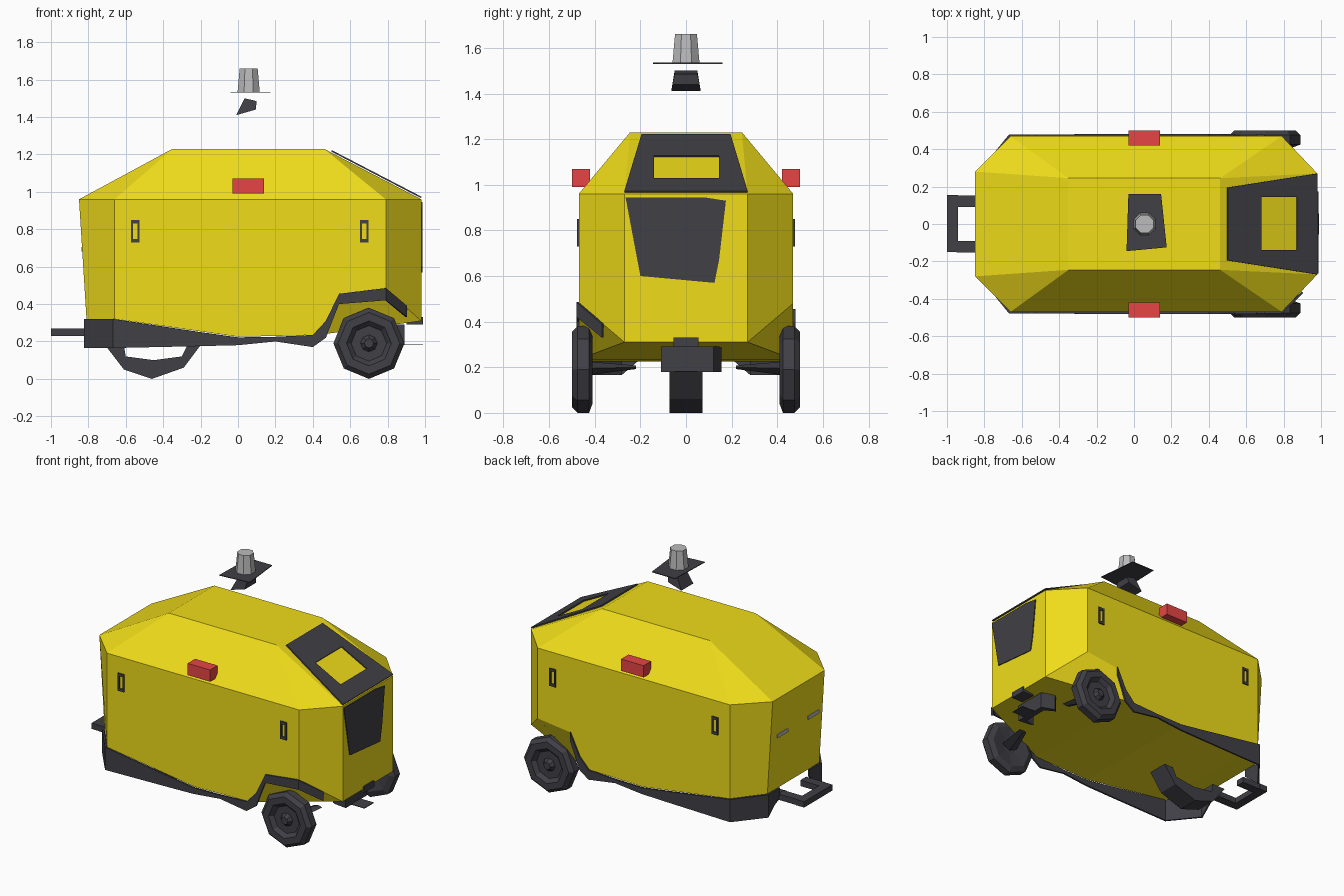
import bpy, bmesh
from math import sin, cos, pi
from mathutils import Vector

if "Cube" in bpy.data.objects:
    bpy.data.objects.remove(bpy.data.objects["Cube"])


def material(name, color):
    m = bpy.data.materials.new(name)
    m.diffuse_color = (*color, 1)
    m.use_nodes = True
    m.node_tree.nodes["Principled BSDF"].inputs["Base Color"].default_value = m.diffuse_color
    return m


YELLOW = material("yellow", (0.87, 0.72, 0.01))
DARK = material("dark", (0.052, 0.05, 0.06))
RED = material("red", (0.8, 0.06, 0.06))
GREY = material("pale_grey", (0.5, 0.5, 0.5))


def make(name, verts, faces, mat, thick=0):
    bm = bmesh.new()
    vs = [bm.verts.new(v) for v in verts]
    for f in faces:
        bm.faces.new([vs[i] for i in f])
    bmesh.ops.recalc_face_normals(bm, faces=bm.faces[:])
    me = bpy.data.meshes.new(name)
    bm.to_mesh(me)
    bm.free()
    me.materials.append(mat)
    ob = bpy.data.objects.new(name, me)
    bpy.context.collection.objects.link(ob)
    if thick:
        s = ob.modifiers.new("thickness", 'SOLIDIFY')
        s.thickness = thick
        s.offset = 0
    return ob


def loft(name, a, b, mat):
    """Closed solid between two matching outlines."""
    n = len(a)
    faces = [(i, (i + 1) % n, n + (i + 1) % n, n + i) for i in range(n)]
    return make(name, a + b, faces + [tuple(range(n)), tuple(range(n, 2 * n))], mat)


def box(name, x0, x1, y0, y1, z0, z1, mat):
    def rect(z):
        return [(x0, y0, z), (x1, y0, z), (x1, y1, z), (x0, y1, z)]
    return loft(name, rect(z0), rect(z1), mat)


def frame(name, outer, inner, mat, thick=0.008):
    """Flat ring between two outlines."""
    n = len(outer)
    return make(name, outer + inner,
                [(i, (i + 1) % n, n + (i + 1) % n, n + i) for i in range(n)], mat, thick)


def lathe(name, profile, cx, cy, cz, sides, mat):
    """Revolve (radius, y offset) pairs around the y axis."""
    verts = [(cx + r * sin(2 * pi * k / sides), cy + o, cz + r * cos(2 * pi * k / sides))
             for r, o in profile for k in range(sides)]
    rows = len(profile)
    faces = [(j * sides + k, j * sides + (k + 1) % sides,
              (j + 1) * sides + (k + 1) % sides, (j + 1) * sides + k)
             for j in range(rows - 1) for k in range(sides)]
    faces += [tuple(range(sides)), tuple(range((rows - 1) * sides, rows * sides))]
    return make(name, verts, faces, mat)


# body shell: half the corners, mirrored across y
P = [(-.35, .245, 1.23), (.46, .245, 1.23),
     (-.85, .28, .96), (-.66, .47, .96), (.79, .47, .96), (.98, .27, .96),
     (-.81, .28, .32), (-.66, .47, .32), (.43, .47, .235),
     (.54, .47, .45), (.79, .47, .48), (.98, .27, .31), (0, .47, .225)]
n = len(P)
half = [(0, 3, 4, 1), (0, 2, 3), (1, 4, 5), (2, 6, 7, 3),
        (3, 7, 12, 8, 9, 10, 4), (4, 10, 11, 5), (8, 11, 10, 9)]
cross = [(0, 1), (2, 0), (1, 5), (5, 11), (11, 8), (8, 12), (12, 7), (7, 6), (6, 2)]
make("body", P + [(x, -y, z) for x, y, z in P],
     half + [tuple(i + n for i in f) for f in half]
     + [(a, b, b + n, a + n) for a, b in cross], YELLOW)

# lower skirts with wheel arch: x, y, top z, bottom z
SKIRT = [(-.815, .16, .32, .27), (-.818, .285, .32, .165), (-.665, .474, .32, .165),
         (-.2, .474, .25, .175), (0, .474, .222, .18), (.2, .474, .225, .2),
         (.4, .474, .235, .17), (.47, .474, .31, .22), (.54, .474, .455, .40),
         (.79, .474, .485, .42), (.9, .365, .39, .33)]
for s, label, pts in ((-1, "front", SKIRT), (1, "back", SKIRT[:9])):
    k = len(pts)
    make(label + "_skirt",
         [(x, s * y, t) for x, y, t, b in pts] + [(x, s * y, b) for x, y, t, b in pts],
         [(i, i + 1, k + i + 1, k + i) for i in range(k - 1)], DARK, .012)

# sloping windscreen with yellow opening
def on_slope(x, y):
    return (x, y, .97 + (.98 - x) * .27 / .52)


frame("windscreen", [on_slope(*p) for p in ((.5, .195), (.98, .27), (.98, -.27), (.5, -.195))],
      [on_slope(*p) for p in ((.68, .145), (.87, .145), (.87, -.14), (.68, -.14))], DARK)

# nose panel
nose = [(-.265, .945), (.08, .945), (.175, .93), (.145, .67), (.125, .57), (-.2, .6)]
loft("nose_panel", [(.978, y, z) for y, z in nose], [(.986, y, z) for y, z in nose], DARK)

# parts repeated on both sides
for s, side in ((-1, "front"), (1, "back")):
    lx = sorted((s * .42, s * .5))
    box(side + "_side_light", -.03, .14, *lx, .99, 1.07, RED)
    for x in (-.55, .675):
        def rect(a, b):
            return [(x + i * a, s * .474, .79 + j * b)
                    for i, j in ((-1, -1), (1, -1), (1, 1), (-1, 1))]
        frame(side + "_door_handle", rect(.023, .06), rect(.012, .042), DARK)
    # wheel with dished rim and small hub
    profile = [(.025, .045), (.045, .02), (.095, .02), (.12, .045), (.165, .045),
               (.19, .02), (.19, -.03), (.15, -.045), (.05, -.03)]
    lathe(side + "_wheel", [(r, s * o) for r, o in profile], .70, s * .455, .19, 8, DARK)
    # tapering axle stub
    loft(side + "_axle",
         [(.70 + a, s * .43, .195 + b) for a, b in ((-.06, 0), (0, -.03), (.06, 0), (0, .03))],
         [(.76 + a, s * .22, .2 + b) for a, b in ((-.03, 0), (0, -.008), (.03, 0), (0, .008))], DARK)
    # rear bumper arms
    box(side + "_bumper_arm", -.95, -.80, *sorted((s * .09, s * .152)), .23, .27, DARK)
    # rear slot
    y = .15 if s > 0 else -.18
    box(side + "_rear_slot", -.838, -.83, y - .06, y + .06, .68, .705, GREY)

# rear bumper bar
box("bumper_bar", -1.0, -.94, -.15, .155, .23, .27, DARK)

# tail wheel: lower crescent of a tyre
crescent = [(-.71, .18), (-.61, .05), (-.46, 0), (-.29, .06), (-.2, .18),
            (-.27, .18), (-.3, .12), (-.45, .1), (-.6, .12), (-.61, .18)]
loft("tail_wheel", [(x, -.072, z) for x, z in crescent], [(x, .072, z) for x, z in crescent], DARK)

# nose hitch
scoop = [(.8, -.1), (.89, -.11), (.89, .12), (.8, .155), (.78, .14), (.85, .1), (.85, -.08), (.78, -.09)]
loft("hitch_scoop", [(x, y, .18) for x, y in scoop], [(x, y, .29) for x, y in scoop], DARK)
box("hitch_bracket", .9, .99, -.055, .055, .29, .33, DARK)
box("hitch_lip", .87, .99, -.05, .05, .18, .184, DARK)

# roof sensor: foot, plate and beacon floating above the roof
loft("sensor_foot", [(-.01, -.065, 1.41), (.095, -.06, 1.44), (.095, .06, 1.44), (-.01, .065, 1.41)],
     [(.035, -.05, 1.50), (.1, -.05, 1.485), (.1, .05, 1.485), (.035, .05, 1.50)], DARK)
plate = [(-.03, .16), (.145, .16), (.175, -.125), (-.04, -.145)]
loft("sensor_plate", [(x, y, 1.53) for x, y in plate], [(x, y, 1.535) for x, y in plate], DARK)


def ring(r, z):
    return [(.057 + r * cos(pi * (k + .5) / 4), r * sin(pi * (k + .5) / 4), z) for k in range(8)]


loft("beacon", ring(.064, 1.535), ring(.052, 1.66), GREY)
